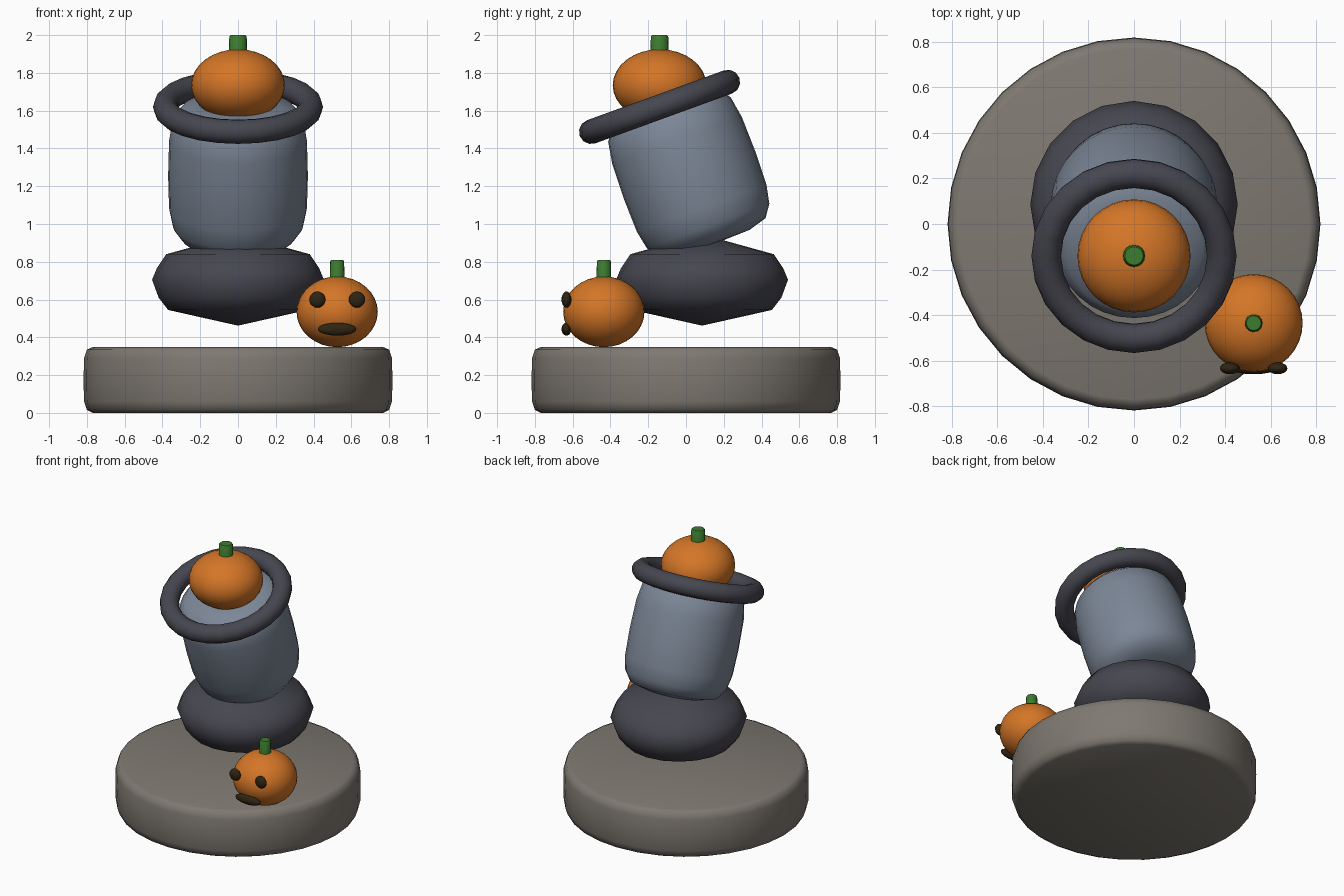
import bpy, bmesh, math
from mathutils import Matrix, Vector

if "Cube" in bpy.data.objects:
    bpy.data.objects.remove(bpy.data.objects["Cube"])


def material(name, rgb):
    m = bpy.data.materials.new(name)
    m.diffuse_color = (*rgb, 1)
    m.use_nodes = True
    m.node_tree.nodes["Principled BSDF"].inputs["Base Color"].default_value = m.diffuse_color
    return m


STONE = material("warm_grey_stone", (0.21, 0.19, 0.165))
STEEL = material("blue_grey_steel", (0.20, 0.24, 0.305))
IRON = material("dark_iron", (0.062, 0.062, 0.08))
ORANGE = material("pumpkin_orange", (0.66, 0.18, 0.02))
GREEN = material("stem_green", (0.045, 0.20, 0.028))
BLACK = material("face_brown", (0.028, 0.018, 0.006))

TILT = math.radians(20)
RING_CENTRE = Vector((0, -0.14, 1.62))


def finish(name, bm, mat, matrix, angle=50):
    """Turn a bmesh into a smooth shaded object."""
    bmesh.ops.recalc_face_normals(bm, faces=bm.faces)
    me = bpy.data.meshes.new(name)
    bm.to_mesh(me)
    bm.free()
    ob = bpy.data.objects.new(name, me)
    bpy.context.collection.objects.link(ob)
    me.materials.append(mat)
    ob.matrix_world = matrix
    bpy.ops.object.select_all(action='DESELECT')
    ob.select_set(True)
    bpy.context.view_layer.objects.active = ob
    bpy.ops.object.shade_smooth_by_angle(angle=math.radians(angle))
    return ob


def lathe(name, profile, sides, mat, matrix, closed=False, angle=50):
    """Spin an (r, z) profile around z."""
    bm = bmesh.new()
    verts = [bm.verts.new((r, 0, z)) for r, z in profile]
    pairs = list(zip(verts, verts[1:]))
    if closed:
        pairs.append((verts[-1], verts[0]))
    edges = [bm.edges.new(p) for p in pairs]
    bmesh.ops.spin(bm, geom=verts + edges, cent=(0, 0, 0), axis=(0, 0, 1),
                   angle=math.tau, steps=sides, use_duplicate=False)
    bmesh.ops.remove_doubles(bm, verts=bm.verts, dist=0.0005)
    return finish(name, bm, mat, matrix, angle)


def ellipsoid(name, centre, radii, mat, u=32, v=16):
    bm = bmesh.new()
    bmesh.ops.create_uvsphere(bm, u_segments=u, v_segments=v, radius=1)
    bmesh.ops.scale(bm, vec=radii, verts=bm.verts)
    return finish(name, bm, mat, Matrix.Translation(centre), 180)


def pumpkin(name, centre, radius, height, stem_r, stem_bottom, stem_top):
    x, y, _ = centre
    ellipsoid(name, centre, (radius, radius, height), ORANGE)
    lathe(name + "_stem",
          [(0, stem_bottom), (stem_r, stem_bottom), (stem_r * 0.92, stem_top - 0.008),
           (stem_r * 0.8, stem_top), (0, stem_top)],
          16, GREEN, Matrix.Translation((x, y, 0)))


# Round stone base
lathe("stone_base",
      [(0, 0), (0.77, 0), (0.80, 0.015), (0.815, 0.06), (0.818, 0.17),
       (0.815, 0.29), (0.80, 0.335), (0.77, 0.348), (0, 0.35)],
      32, STONE, Matrix.Identity(4))

# Squat iron mount under the barrel
lathe("barrel_mount",
      [(0, 0.462), (0.37, 0.545), (0.42, 0.61), (0.455, 0.705),
       (0.43, 0.765), (0.38, 0.84), (0, 0.945)],
      20, IRON, Matrix.Translation((0, 0.085, 0)), angle=60)

# Tilted barrel with rounded ends
tilted = Matrix.Translation(RING_CENTRE) @ Matrix.Rotation(TILT, 4, 'X')
lathe("barrel",
      [(0, -0.78), (0.2, -0.775), (0.30, -0.745), (0.345, -0.68), (0.365, -0.58),
       (0.37, -0.4), (0.365, -0.2), (0.345, -0.08), (0.30, -0.025), (0.2, -0.005), (0, 0)],
      32, STEEL, tilted @ Matrix.Translation((0, 0.026, 0)))

# Iron ring around the muzzle
ring = [(0.385 + 0.065 * math.cos(a), 0.065 * math.sin(a))
        for a in (i * math.tau / 12 for i in range(12))]
lathe("muzzle_ring", ring, 24, IRON, tilted, closed=True)

# Pumpkin in the muzzle and pumpkin on the base
pumpkin("loaded_pumpkin", (0, -0.14, 1.735), 0.248, 0.19, 0.05, 1.88, 2.0)
pumpkin("face_pumpkin", (0.525, -0.435, 0.535), 0.215, 0.187, 0.04, 0.68, 0.81)

# Face
for side, x in (("left", 0.42), ("right", 0.63)):
    ellipsoid(side + "_eye", (x, -0.633, 0.60), (0.043, 0.026, 0.043), BLACK, 16, 10)
ellipsoid("mouth", (0.525, -0.633, 0.443), (0.102, 0.026, 0.034), BLACK, 16, 10)
